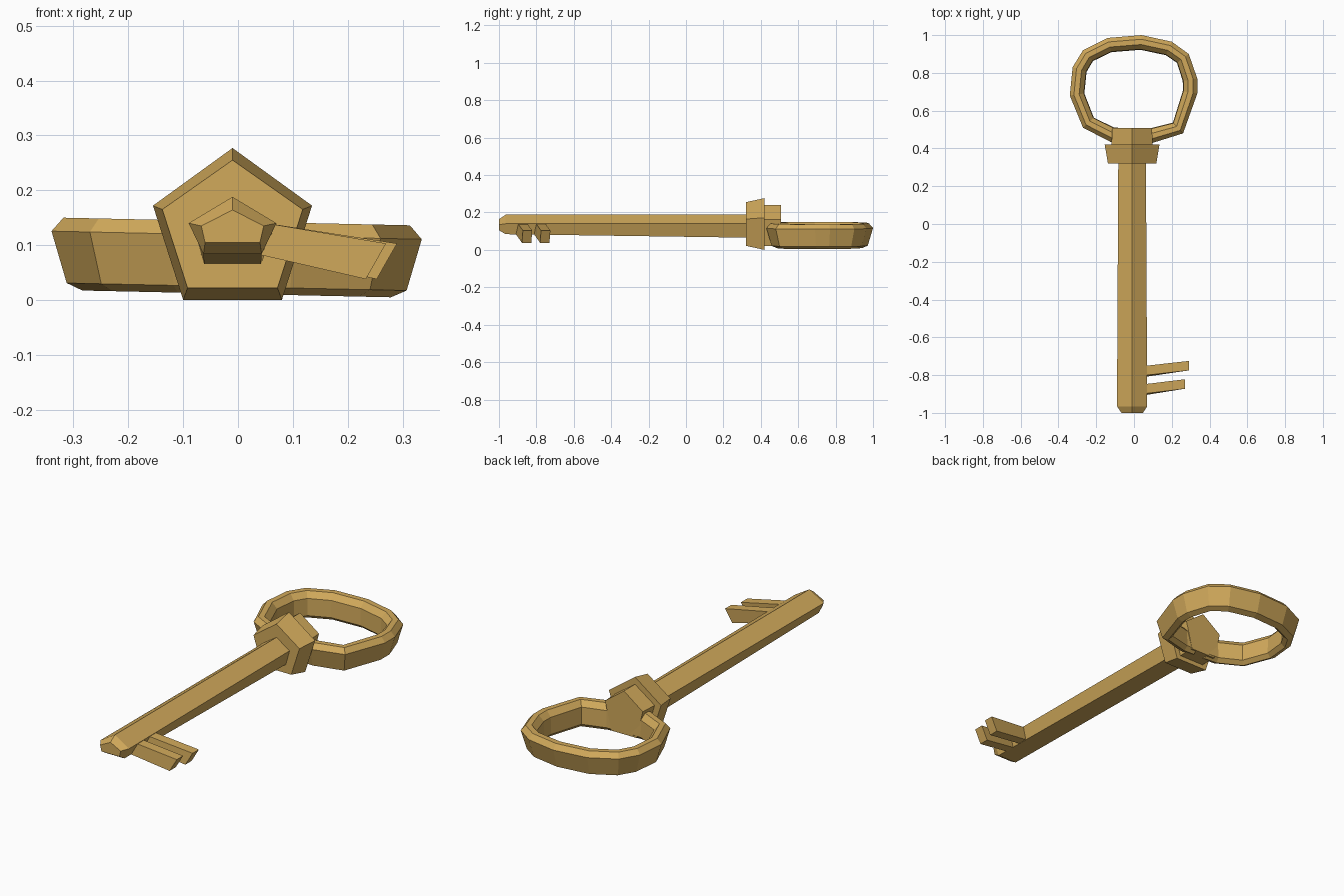
import bpy
import bmesh
from mathutils import Vector

cube = bpy.data.objects.get("Cube")
if cube:
    bpy.data.objects.remove(cube, do_unlink=True)

gold = bpy.data.materials.new("old gold")
gold.use_nodes = True
colour = (0.64, 0.40, 0.105, 1)
gold.diffuse_color = colour
gold.node_tree.nodes["Principled BSDF"].inputs["Base Color"].default_value = colour


def loft(name, sections):
    """Skin matching point loops in order and cap both ends."""
    bm = bmesh.new()
    loops = [[bm.verts.new(p) for p in s] for s in sections]
    for a, b in zip(loops, loops[1:]):
        for i in range(len(a)):
            j = (i + 1) % len(a)
            bm.faces.new((a[i], a[j], b[j], b[i]))
    bm.faces.new(loops[0])
    bm.faces.new(loops[-1])
    bmesh.ops.recalc_face_normals(bm, faces=bm.faces)
    mesh = bpy.data.meshes.new(name)
    bm.to_mesh(mesh)
    bm.free()
    mesh.materials.append(gold)
    obj = bpy.data.objects.new(name, mesh)
    bpy.context.collection.objects.link(obj)
    return obj


def pentagon(y, top, side_w, side_z, base_w, base_z, cx=-0.01):
    """Upright five-sided section with its point at the top."""
    return [(cx, y, top), (cx + side_w, y, side_z), (cx + base_w, y, base_z),
            (cx - base_w, y, base_z), (cx - side_w, y, side_z)]


# Shaft with a chamfered tip
loft("shaft", [
    pentagon(-1.0, 0.164, 0.057, 0.135, 0.05, 0.105),
    pentagon(-0.965, 0.188, 0.08, 0.14, 0.053, 0.084),
    pentagon(0.36, 0.188, 0.073, 0.14, 0.052, 0.065),
])

# Flared collar and the smaller block behind it
loft("collar", [
    pentagon(0.32, 0.255, 0.128, 0.165, 0.082, 0.022),
    pentagon(0.42, 0.277, 0.145, 0.172, 0.09, 0.0),
])
loft("collar_back", [
    pentagon(0.40, 0.24, 0.11, 0.163, 0.07, 0.022),
    pentagon(0.508, 0.24, 0.105, 0.163, 0.07, 0.022),
])

# Bow: a faceted section swept along the outer outline
outline = [(-0.04, 0.43), (-0.125, 0.435), (-0.27, 0.51), (-0.34, 0.68),
           (-0.325, 0.83), (-0.27, 0.92), (-0.14, 0.985), (0.04, 1.0),
           (0.2, 0.965), (0.29, 0.90), (0.335, 0.77), (0.335, 0.69),
           (0.26, 0.48), (0.1, 0.43), (0.03, 0.43)]
# (inset from the outline, height)
profile = [(0, 0.118), (0.022, 0.143), (0.05, 0.143), (0.075, 0.115),
           (0.078, 0.03), (0.057, 0.011), (0.028, 0.024)]
path = [Vector(p) for p in outline]
sections = []
for i, p in enumerate(path):
    before = (p - path[max(i - 1, 0)]).normalized()
    after = (path[min(i + 1, len(path) - 1)] - p).normalized()
    t = (before + after).normalized()
    inward = Vector((t.y, -t.x))
    ring = []
    for inset, z in profile:
        q = p + inward * inset
        ring.append((q.x, q.y, z - 0.022 * q.x))
    sections.append(ring)
loft("bow", sections)


# Bits: two slanting teeth on the left of the shaft
def tooth(name, y, tip_x):
    def section(x_top, x_low, y0, top, low, skew):
        return [(x_top, y0, top), (x_top, y0 + 0.05, top),
                (x_low, y0 + 0.05 - skew, low), (x_low, y0 - skew, low)]
    loft(name, [
        section(0.04, 0.02, y, 0.142, 0.087, 0.012),
        section(tip_x, tip_x - 0.037, y + 0.028, 0.103, 0.038, 0.005),
    ])


tooth("inner_tooth", -0.803, 0.29)
tooth("outer_tooth", -0.9, 0.27)
